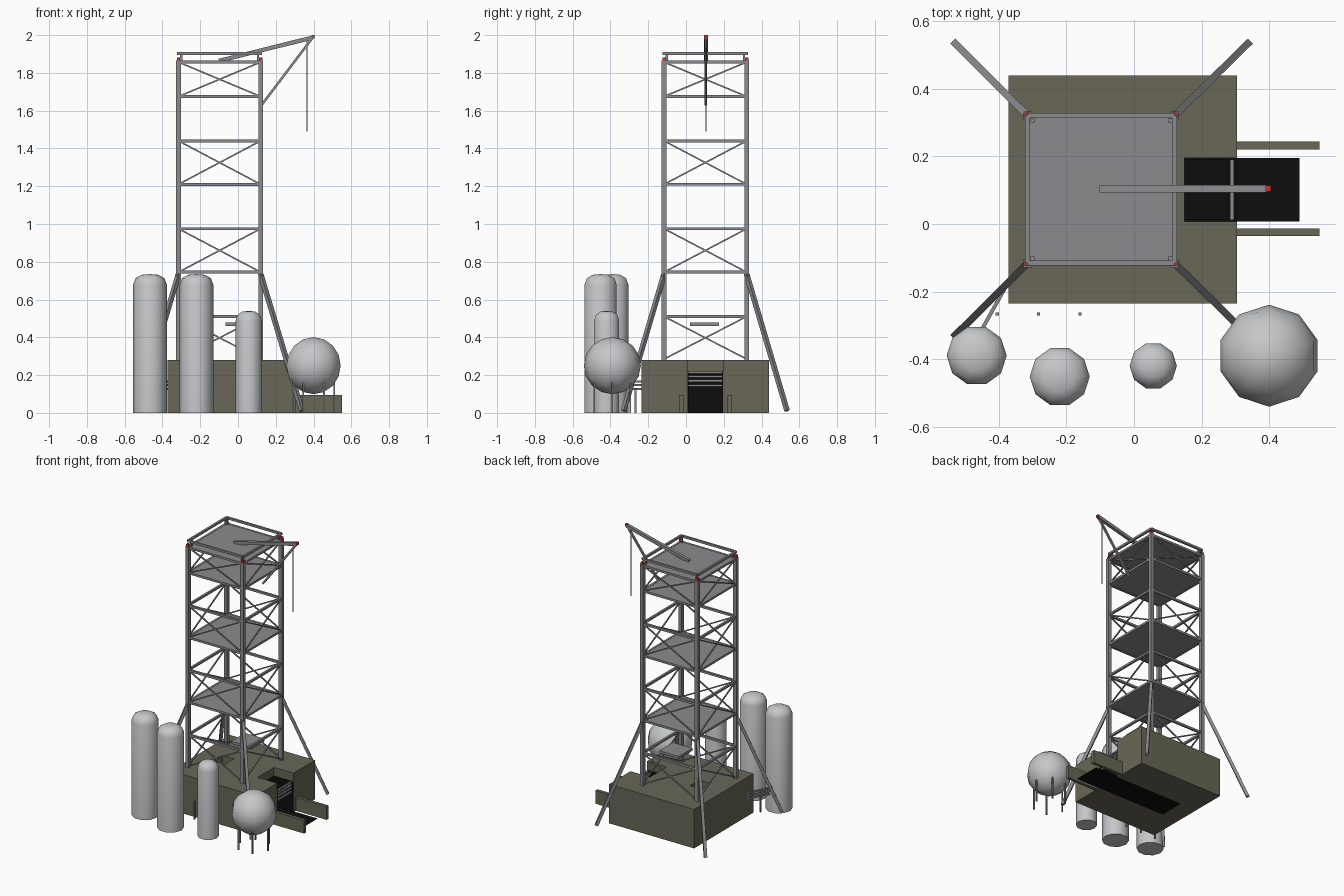
import bpy, bmesh, math
from mathutils import Vector

if "Cube" in bpy.data.objects:
    bpy.data.objects.remove(bpy.data.objects["Cube"])


def material(name, col):
    m = bpy.data.materials.new(name)
    m.diffuse_color = (*col, 1)
    m.use_nodes = True
    m.node_tree.nodes["Principled BSDF"].inputs["Base Color"].default_value = m.diffuse_color
    return m


OLIVE = material("olive_concrete", (0.14, 0.135, 0.095))
STEEL = material("grey_steel", (0.26, 0.26, 0.27))
TANK = material("pale_tank", (0.56, 0.57, 0.58))
BLACK = material("soot_black", (0.004, 0.004, 0.004))
RED = material("warning_red", (0.6, 0.03, 0.03))


def finish(name, bm, mat):
    bmesh.ops.recalc_face_normals(bm, faces=bm.faces)
    me = bpy.data.meshes.new(name)
    bm.to_mesh(me)
    bm.free()
    me.materials.append(mat)
    ob = bpy.data.objects.new(name, me)
    bpy.context.collection.objects.link(ob)
    return ob


def add_box(bm, x0, x1, y0, y1, z0, z1):
    vs = bmesh.ops.create_cube(bm, size=1)["verts"]
    for v in vs:
        v.co = Vector((x1 if v.co.x > 0 else x0, y1 if v.co.y > 0 else y0, z1 if v.co.z > 0 else z0))


def add_beam(bm, a, b, w):
    """Square bar from a to b."""
    a, b = Vector(a), Vector(b)
    d = b - a
    rot = d.to_track_quat('Z', 'Y')
    for v in bmesh.ops.create_cube(bm, size=1)["verts"]:
        v.co = (a + b) / 2 + rot @ Vector((v.co.x * w, v.co.y * w, v.co.z * d.length))


def boxes(name, mat, *dims):
    bm = bmesh.new()
    for d in dims:
        add_box(bm, *d)
    return finish(name, bm, mat)


def beams(name, mat, items):
    bm = bmesh.new()
    for a, b, w in items:
        add_beam(bm, a, b, w)
    return finish(name, bm, mat)


def smooth(ob, angle):
    bpy.ops.object.select_all(action='DESELECT')
    ob.select_set(True)
    bpy.context.view_layer.objects.active = ob
    bpy.ops.object.shade_smooth_by_angle(angle=math.radians(angle))


# Concrete base with an exhaust trench, open end slot and roof hole
X0, X1, Y0, Y1 = -0.315, 0.12, -0.116, 0.321
TY0, TY1 = 0.008, 0.195
base = boxes("concrete_base", OLIVE, (-0.372, 0.305, -0.235, 0.44, 0, 0.28))
bm = bmesh.new()
prof = [(-0.24, -0.1), (0.4, -0.1), (0.4, 0.4), (0.15, 0.4), (0.15, 0.22), (-0.24, 0.22)]
f = bm.faces.new([bm.verts.new((x, TY0, z)) for x, z in prof])
ext = bmesh.ops.extrude_face_region(bm, geom=[f])["geom"]
bmesh.ops.translate(bm, verts=[v for v in ext if isinstance(v, bmesh.types.BMVert)], vec=(0, TY1 - TY0, 0))
trench_cutter = finish("trench_cutter", bm, OLIVE)
hole_cutter = boxes("roof_hole_cutter", OLIVE, (-0.23, -0.14, 0.05, 0.155, 0.15, 0.4))
for c in (trench_cutter, hole_cutter):
    c.hide_render = True
    c.hide_set(True)
    m = base.modifiers.new(c.name, 'BOOLEAN')
    m.object = c
    m.operation = 'DIFFERENCE'
    m.solver = 'EXACT'

# Black trench lining, wing walls and spray bars
boxes("trench_lining", BLACK,
      (-0.24, 0.49, TY0, TY1, 0, 0.006),
      (-0.24, -0.234, TY0, TY1, 0.006, 0.219),
      (-0.234, 0.304, TY0, TY0 + 0.005, 0.006, 0.219),
      (-0.234, 0.304, TY1 - 0.005, TY1, 0.006, 0.219))
boxes("wing_walls", OLIVE, (0.3, 0.55, -0.036, -0.014, 0, 0.095), (0.3, 0.55, 0.221, 0.244, 0, 0.095))
beams("spray_bars", STEEL, [((0.29, TY0, z), (0.29, TY1, z), 0.011) for z in (0.145, 0.17, 0.192, 0.213)])

# Tower legs
corners = [(X0, Y0), (X1, Y0), (X1, Y1), (X0, Y1)]
beams("tower_legs", STEEL, [((x, y, 0.27), (x, y, 1.865), 0.025) for x, y in corners])
sides = [(corners[i], corners[(i + 1) % 4]) for i in range(4)]

# Horizontal girts and crossed bracing on all four sides
levels = [0.51, 0.745, 0.975, 1.21, 1.44, 1.675, 1.857]
beams("tower_girts", STEEL, [((*p, z), (*q, z), 0.015) for z in levels for p, q in sides])
braces = []
for lo, hi in ((0.285, 0.51), (0.745, 0.975), (1.21, 1.44), (1.675, 1.857)):
    for p, q in sides:
        braces += [((*p, lo), (*q, hi), 0.008), ((*p, hi), (*q, lo), 0.008)]
beams("tower_braces", STEEL, braces)

# Deck plates and the small test mount
boxes("tower_decks", STEEL, *[(X0, X1, Y0, Y1, z - 0.004, z + 0.006) for z in (0.745, 1.21, 1.675, 1.857)])
boxes("test_mount", STEEL, (-0.066, 0.09, 0.02, 0.175, 0.46, 0.478))

# Top handrail with posts
beams("top_handrail", STEEL, [((*p, 1.903), (*q, 1.903), 0.015) for p, q in sides])
inset = [(x + math.copysign(0.014, -0.1 - x), y + math.copysign(0.014, 0.1 - y)) for x, y in corners]
beams("handrail_posts", STEEL, [((x, y, 1.86), (x, y, 1.905), 0.012) for x, y in inset])

# Raking struts to the ground
feet = [(-0.53, -0.33), (0.338, -0.33), (0.338, 0.535), (-0.53, 0.535)]
beams("raking_struts", STEEL, [((*c, 0.735), (*g, 0.012), 0.021) for c, g in zip(corners, feet)])

# Crane boom, strut and cable
CY = 0.105
beams("crane_boom", STEEL, [((-0.1, CY, 1.864), (0.395, CY, 1.987), 0.022)])
beams("crane_strut", STEEL, [((0.125, CY, 1.63), (0.39, CY, 1.98), 0.013)])
beams("crane_cable", STEEL, [((0.365, CY, 1.975), (0.365, CY, 1.49), 0.005)])

# Red warning lamps
lamps = [(x, y, 1.873) for x, y in corners] + [(0.397, CY, 1.991)]
boxes("warning_lamps", RED, *[(x - .009, x + .009, y - .009, y + .009, z - .009, z + .009) for x, y, z in lamps])


# Upright domed tanks (ten sided)
def tank(name, x, y, r, h):
    bm = bmesh.new()
    prof = [(0, 0), (r, 0), (r, h - 0.055), (0.86 * r, h - 0.022), (0.5 * r, h - 0.004), (0, h)]
    vs = [bm.verts.new((a, 0, b)) for a, b in prof]
    es = [bm.edges.new(e) for e in zip(vs, vs[1:])]
    bmesh.ops.spin(bm, geom=vs + es, cent=(0, 0, 0), axis=(0, 0, 1), angle=2 * math.pi, steps=10)
    bmesh.ops.remove_doubles(bm, verts=bm.verts, dist=1e-4)
    bmesh.ops.translate(bm, verts=bm.verts, vec=(x, y, 0))
    smooth(finish(name, bm, TANK), 50)


tank("tall_tank_left", -0.466, -0.39, 0.089, 0.735)
tank("tall_tank_middle", -0.22, -0.452, 0.089, 0.735)
tank("short_tank", 0.057, -0.42, 0.07, 0.54)

# Spherical tank on six legs
bm = bmesh.new()
bmesh.ops.create_uvsphere(bm, u_segments=10, v_segments=8, radius=0.151)
bmesh.ops.translate(bm, verts=bm.verts, vec=(0.4, -0.39, 0.25))
smooth(finish("sphere_tank", bm, TANK), 50)
ring = [(0.4 + 0.11 * math.cos(k * math.pi / 3), -0.39 + 0.11 * math.sin(k * math.pi / 3)) for k in range(6)]
beams("sphere_legs", STEEL, [((x, y, 0), (x, y, 0.18), 0.009) for x, y in ring])

# Feed pipes from the left tank and their support posts
beams("feed_pipes", STEEL, [((-0.36, -0.15, z), (-0.466, -0.34, z), 0.011) for z in (0.127, 0.147, 0.167)])
beams("pipe_posts", STEEL, [((x, -0.267, 0), (x, -0.267, 0.13), 0.009) for x in (-0.405, -0.283, -0.16)])
